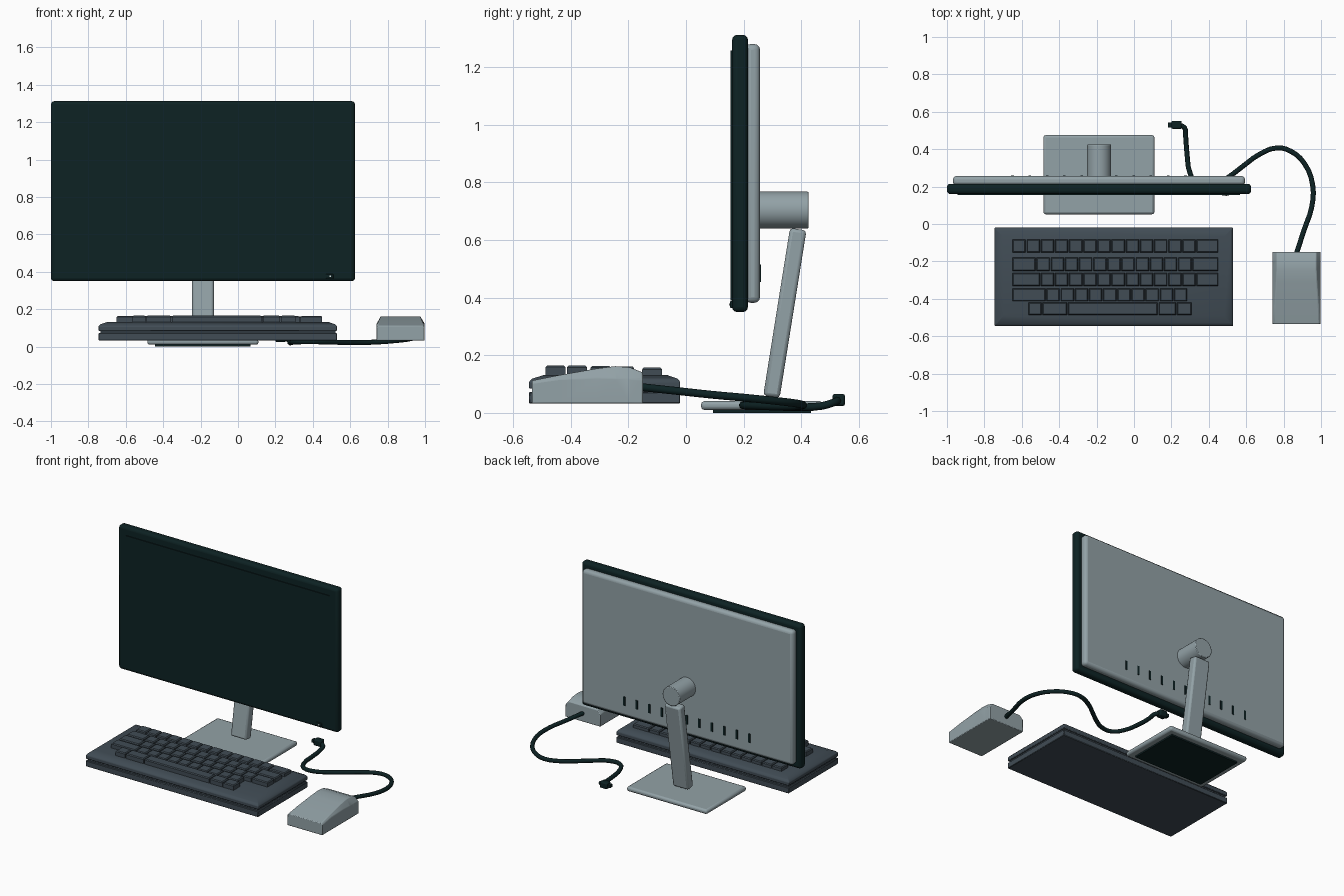
import bpy, bmesh, math
from mathutils import Vector

if "Cube" in bpy.data.objects:
    bpy.data.objects.remove(bpy.data.objects["Cube"])


def material(name, rgb):
    m = bpy.data.materials.new(name)
    m.diffuse_color = (*rgb, 1)
    m.use_nodes = True
    m.node_tree.nodes["Principled BSDF"].inputs["Base Color"].default_value = m.diffuse_color
    return m


BLACK = material("dark teal black", (0.004, 0.016, 0.017))
GREY = material("cool grey", (0.29, 0.36, 0.385))
SLATE = material("slate", (0.052, 0.072, 0.09))
WHITE = material("indicator white", (0.8, 0.85, 0.85))


def finish(ob, name, mat, bevel=0, segments=2):
    ob.name = name
    ob.data.materials.append(mat)
    if bevel:
        mod = ob.modifiers.new("bevel", "BEVEL")
        mod.width, mod.segments = bevel, segments
    bpy.ops.object.select_all(action="DESELECT")
    ob.select_set(True)
    bpy.context.view_layer.objects.active = ob
    bpy.ops.object.shade_smooth_by_angle(angle=math.radians(35))
    return ob


def mesh_object(bm, name, mat, bevel=0, segments=2):
    bmesh.ops.recalc_face_normals(bm, faces=bm.faces[:])
    me = bpy.data.meshes.new(name)
    bm.to_mesh(me)
    bm.free()
    ob = bpy.data.objects.new(name, me)
    bpy.context.collection.objects.link(ob)
    return finish(ob, name, mat, bevel, segments)


def loft(bm, rings):
    """Skin equal-length rings of points and cap both ends."""
    rows = [[bm.verts.new(p) for p in ring] for ring in rings]
    n = len(rows[0])
    for a, b in zip(rows, rows[1:]):
        for i in range(n):
            bm.faces.new((a[i], a[(i + 1) % n], b[(i + 1) % n], b[i]))
    bm.faces.new(rows[0])
    bm.faces.new(rows[-1])


def rect(x0, x1, y0, y1, z):
    return [(x0, y0, z), (x1, y0, z), (x1, y1, z), (x0, y1, z)]


def box(name, mat, x0, x1, y0, y1, z0, z1, bevel=0, segments=2):
    bm = bmesh.new()
    loft(bm, [rect(x0, x1, y0, y1, z0), rect(x0, x1, y0, y1, z1)])
    return mesh_object(bm, name, mat, bevel, segments)


# Monitor: frame, screen panel, rear shell
CX = -0.187
box("monitor_frame", BLACK, -1.0, 0.626, 0.16, 0.215, 0.35, 1.312, 0.018, 3)
box("screen", BLACK, -0.945, 0.567, 0.155, 0.165, 0.39, 1.257)
box("rear_shell", GREY, -0.968, 0.594, 0.205, 0.257, 0.382, 1.28, 0.02, 3)
box("power_button", BLACK, 0.47, 0.51, 0.153, 0.165, 0.364, 0.388, 0.003)
box("power_light", WHITE, 0.488, 0.496, 0.15, 0.156, 0.372, 0.38)
for i in range(11):
    x = CX + (i - 5) * 0.0925
    box(f"vent_{i + 1}", BLACK, x - 0.007, x + 0.007, 0.25, 0.26, 0.455, 0.515)

# Stand: pivot, leaning arm, base plate, rubber foot
bpy.ops.mesh.primitive_cylinder_add(vertices=32, radius=0.064, depth=0.175,
                                    location=(CX, 0.3375, 0.704),
                                    rotation=(math.pi / 2, 0, 0))
finish(bpy.context.object, "pivot", GREY, 0.004)
bm = bmesh.new()
loft(bm, [[(x, y, z) for y, z in ((0.268, 0.06), (0.325, 0.052),
                                  (0.418, 0.633), (0.361, 0.642))]
          for x in (CX - 0.058, CX + 0.058)])
mesh_object(bm, "stand_arm", GREY, 0.012)
box("stand_base", GREY, -0.485, 0.109, 0.052, 0.475, 0.01, 0.041, 0.012)
box("base_foot", BLACK, -0.443, 0.067, 0.093, 0.433, 0, 0.012)

# Keyboard: lower tray, recessed seam, upper case with sloped border
box("keyboard_tray", SLATE, -0.746, 0.53, -0.545, -0.02, 0.033, 0.072, 0.003, 1)
box("keyboard_seam", SLATE, -0.736, 0.52, -0.535, -0.03, 0.07, 0.086)
bm = bmesh.new()
loft(bm, [rect(-0.746 + d, 0.53 - d, -0.545 + d * 1.15, -0.02 - d, z)
          for d, z in ((0, 0.084), (0, 0.108), (0.01, 0.119), (0.047, 0.132))])
mesh_object(bm, "keyboard_case", SLATE, 0.004)

# Keys: each row is a start, front edge, back edge, top height and key widths
U = 0.0757
ROWS = [(-0.652, -0.152, -0.083, 0.157, [1] * 13 + [1.6]),
        (-0.652, -0.25, -0.18, 0.161, [1.7] + [1] * 11 + [1.9]),
        (-0.652, -0.331, -0.262, 0.163, [2] + [1] * 11 + [1.6]),
        (-0.652, -0.413, -0.344, 0.164, [2.4] + [1] * 10),
        (-0.567, -0.487, -0.419, 0.165, [1, 1.8, 6.4, 1.3, 1.1])]
bm = bmesh.new()
for x, y0, y1, top, widths in ROWS:
    for w in widths:
        x0, x1 = x + 0.003, x + w * U - 0.003
        loft(bm, [rect(x0 + d, x1 - d, y0 + d, y1 - d, z)
                  for d, z in ((0, 0.125), (0, top - 0.006), (0.005, top))])
        x += w * U
mesh_object(bm, "keys", SLATE)

# Mouse: cross-sections from front to back, with narrowed top
bm = bmesh.new()
rings = []
for y, side, top, inset in ((-0.535, 0.104, 0.112, 0.008), (-0.44, 0.118, 0.131, 0.012),
                            (-0.31, 0.122, 0.154, 0.02), (-0.245, 0.12, 0.162, 0.023),
                            (-0.195, 0.118, 0.158, 0.024), (-0.15, 0.115, 0.14, 0.024)):
    half = [(0.129, 0.033), (0.129, side), (0.129 - inset, top)]
    rings.append([(0.869 + x, y, z) for x, z in half]
                 + [(0.869 - x, y, z) for x, z in reversed(half)])
loft(bm, rings)
mesh_object(bm, "mouse", GREY, 0.004)

# Mouse cable and its plug
PATH = [(0.868, -0.16, 0.09), (0.91, -0.03, 0.076), (0.95, 0.09, 0.063),
        (0.955, 0.21, 0.052), (0.91, 0.325, 0.04), (0.84, 0.388, 0.032),
        (0.765, 0.407, 0.026), (0.67, 0.372, 0.022), (0.58, 0.307, 0.022),
        (0.5, 0.247, 0.024), (0.42, 0.203, 0.026), (0.345, 0.205, 0.026),
        (0.302, 0.265, 0.024), (0.283, 0.38, 0.02), (0.276, 0.47, 0.024),
        (0.27, 0.515, 0.037), (0.235, 0.53, 0.045)]
cu = bpy.data.curves.new("cable", "CURVE")
cu.dimensions = "3D"
cu.bevel_depth, cu.bevel_resolution = 0.0135, 2
cu.resolution_u = 3
cu.use_fill_caps = True
sp = cu.splines.new("BEZIER")
sp.bezier_points.add(len(PATH) - 1)
for p, co in zip(sp.bezier_points, PATH):
    p.co = co
    p.handle_left_type = p.handle_right_type = "AUTO"
cable = bpy.data.objects.new("cable", cu)
cu.materials.append(BLACK)
bpy.context.collection.objects.link(cable)
box("plug", BLACK, 0.2, 0.255, 0.508, 0.552, 0.024, 0.066, 0.008)
box("plug_tip", BLACK, 0.183, 0.202, 0.517, 0.543, 0.036, 0.056)
